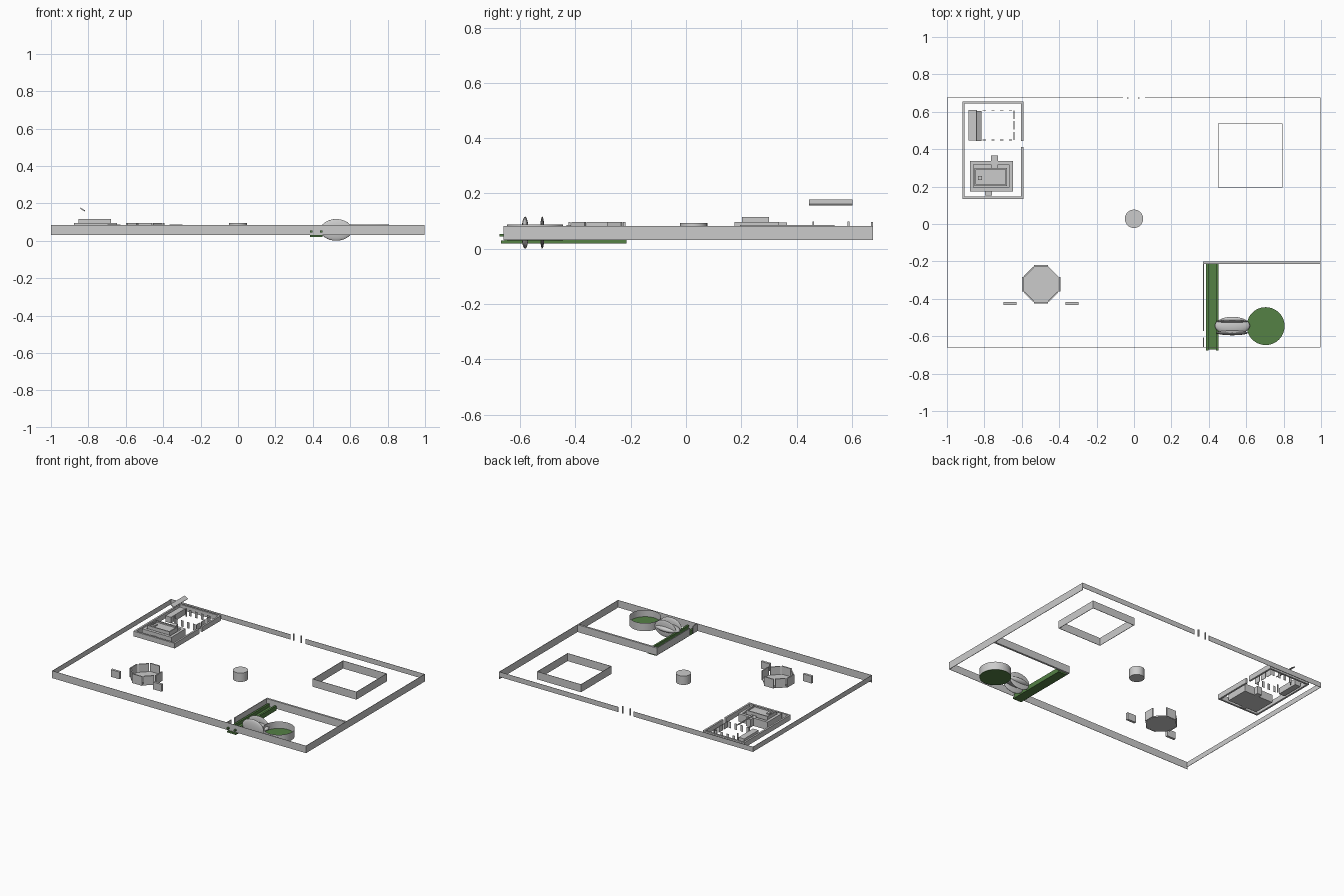
import bpy, math
from mathutils import Matrix

if "Cube" in bpy.data.objects:
    bpy.data.objects.remove(bpy.data.objects["Cube"])

green = bpy.data.materials.new("grass_green")
green.diffuse_color = (0.09, 0.22, 0.06, 1)
green.use_nodes = True
green.node_tree.nodes["Principled BSDF"].inputs["Base Color"].default_value = green.diffuse_color


def box(name, x0, x1, y0, y1, z0, z1, mat=None, rot_y=0):
    bpy.ops.mesh.primitive_cube_add(size=1)
    o = bpy.context.object
    o.name = name
    o.data.transform(Matrix.Diagonal((x1 - x0, y1 - y0, z1 - z0, 1)))
    o.location = ((x0 + x1) / 2, (y0 + y1) / 2, (z0 + z1) / 2)
    o.rotation_euler[1] = rot_y
    if mat:
        o.data.materials.append(mat)
    return o


def frame(name, x0, x1, y0, y1, z0, z1, t):
    # four walls around a rectangle
    box(name + "_front", x0, x1, y0, y0 + t, z0, z1)
    box(name + "_back", x0, x1, y1 - t, y1, z0, z1)
    box(name + "_left", x0, x0 + t, y0 + t, y1 - t, z0, z1)
    box(name + "_right", x1 - t, x1, y0 + t, y1 - t, z0, z1)


def cyl(name, x, y, r, z0, z1, n=48, mat=None, fill='NGON', turn=0):
    bpy.ops.mesh.primitive_cylinder_add(vertices=n, radius=r, depth=z1 - z0, end_fill_type=fill,
                                        location=(x, y, (z0 + z1) / 2), rotation=(0, 0, turn))
    o = bpy.context.object
    o.name = name
    if mat:
        o.data.materials.append(mat)
    bpy.ops.object.shade_smooth_by_angle()
    return o


def ellipsoid(name, loc, radii):
    bpy.ops.mesh.primitive_uv_sphere_add(segments=32, ring_count=16, radius=1, location=loc)
    o = bpy.context.object
    o.name = name
    o.data.transform(Matrix.Diagonal((*radii, 1)))
    bpy.ops.object.shade_smooth()


B, T = 0.031, 0.083   # bottom and top of most walls
L = 0.047             # bottom of the lower walls at the back and left

# perimeter walls with a gate gap in the back
box("perimeter_front", -1.0, 0.997, -0.66, -0.658, B, T)
box("perimeter_left", -1.0, -0.998, -0.66, 0.676, L, T)
box("perimeter_right", 0.994, 0.997, -0.66, 0.676, B, T)
box("perimeter_back_left", -1.0, -0.06, 0.674, 0.676, L, T)
box("perimeter_back_right", 0.06, 0.997, 0.674, 0.676, L, T)
for i, x in enumerate((-0.033, 0.025)):
    box(f"gate_post_{i}", x - 0.004, x + 0.004, 0.67, 0.677, L, 0.096)

# walled yard in the back left corner
t = 0.013
box("yard_left", -0.918, -0.918 + t, 0.135, 0.656, L, T)
box("yard_front", -0.918, -0.592, 0.135, 0.135 + t, L, T)
box("yard_back", -0.918, -0.592, 0.643, 0.656, L, T)
box("yard_right_front", -0.592 - t, -0.592, 0.135, 0.413, L, T)
box("yard_right_back", -0.592 - t, -0.592, 0.443, 0.656, L, T)

# stepped building
box("house_base", -0.877, -0.647, 0.175, 0.337, 0.04, 0.085)
frame("house_parapet", -0.877, -0.647, 0.175, 0.337, 0.085, 0.096, 0.02)
box("house_upper", -0.852, -0.68, 0.203, 0.3, 0.085, 0.106)
frame("house_roof_rim", -0.852, -0.68, 0.203, 0.3, 0.106, 0.115, 0.008)
box("house_chimney", -0.835, -0.813, 0.234, 0.256, 0.106, 0.115)
box("house_back_porch", -0.765, -0.727, 0.3, 0.366, 0.04, 0.095)
box("house_front_step", -0.797, -0.76, 0.153, 0.178, 0.04, 0.07)

# stall block: storage box, rows of stall panels and a tilted roof panel
box("storage_box", -0.884, -0.84, 0.447, 0.609, 0.04, T)
for j, y in enumerate((0.449, 0.607)):
    for i in range(4):
        x = -0.81 + i * 0.047
        box(f"stall_panel_{j}_{i}", x, x + 0.018, y - 0.0015, y + 0.0015, 0.04, T)
for i in range(3):
    y = 0.448 + i * 0.057
    box(f"stall_end_{i}", -0.643, -0.64, y, y + 0.045, 0.04, T)
for i, y in enumerate((0.46, 0.588)):
    box(f"stall_post_{i}", -0.822, -0.816, y - 0.003, y + 0.003, 0.04, 0.098)
box("tilted_roof_panel", -0.846, -0.816, 0.445, 0.603, 0.164, 0.170, rot_y=0.55)

# octagonal pavilion: floor plus wall panels, one side left open
cx, cy = -0.497, -0.322
cyl("pavilion_floor", cx, cy, 0.102, B, 0.039, 8, turn=math.pi / 8)
for i in range(8):
    a = i * math.pi / 4
    if i == 1:
        continue
    w, r = (0.038, 0.099) if i % 2 == 0 else (0.034, 0.093)
    p = box(f"pavilion_wall_{i}", -0.004, 0.004, -w, w, B, 0.096)
    p.location = (cx + r * math.cos(a), cy + r * math.sin(a), (B + 0.096) / 2)
    p.rotation_euler[2] = a

# benches beside the pavilion
for i, x in enumerate((-0.663, -0.331)):
    box(f"bench_{i}", x - 0.034, x + 0.034, -0.433, -0.416, B + 0.004, 0.086)

# central drum
cyl("central_drum", 0.0, 0.028, 0.049, B, 0.094, 32)

# square pen
frame("square_pen", 0.449, 0.795, 0.195, 0.538, B, 0.086, 0.003)

# garden walls in the front right corner
box("garden_back_wall", 0.37, 0.994, -0.215, -0.201, B, T)
box("garden_side_wall_back", 0.37, 0.375, -0.572, -0.215, B, T)
box("garden_side_wall_front", 0.37, 0.375, -0.658, -0.607, B, T)

# green water channel
box("channel_bed", 0.384, 0.452, -0.67, -0.215, 0.019, 0.03, green)
box("channel_left_bank", 0.384, 0.397, -0.657, -0.215, 0.03, 0.052, green)
box("channel_right_bank", 0.439, 0.452, -0.657, -0.215, 0.03, 0.052, green)
for i, x in enumerate((0.384, 0.439)):
    box(f"channel_bank_end_{i}", x, x + 0.013, -0.675, -0.657, 0.044, 0.054, green)

# arched bridge: two rounded sides and a deck
ellipsoid("bridge_front_side", (0.525, -0.582, 0.058), (0.084, 0.013, 0.058))
ellipsoid("bridge_back_side", (0.525, -0.52, 0.058), (0.084, 0.008, 0.058))
ellipsoid("bridge_deck", (0.526, -0.544, 0.056), (0.094, 0.048, 0.024))

# round pond with a green bed
cyl("pond_rim", 0.704, -0.546, 0.102, B, 0.087, 48, fill='NOTHING')
cyl("pond_bed", 0.704, -0.546, 0.1012, B - 0.001, 0.039, 48, green)
